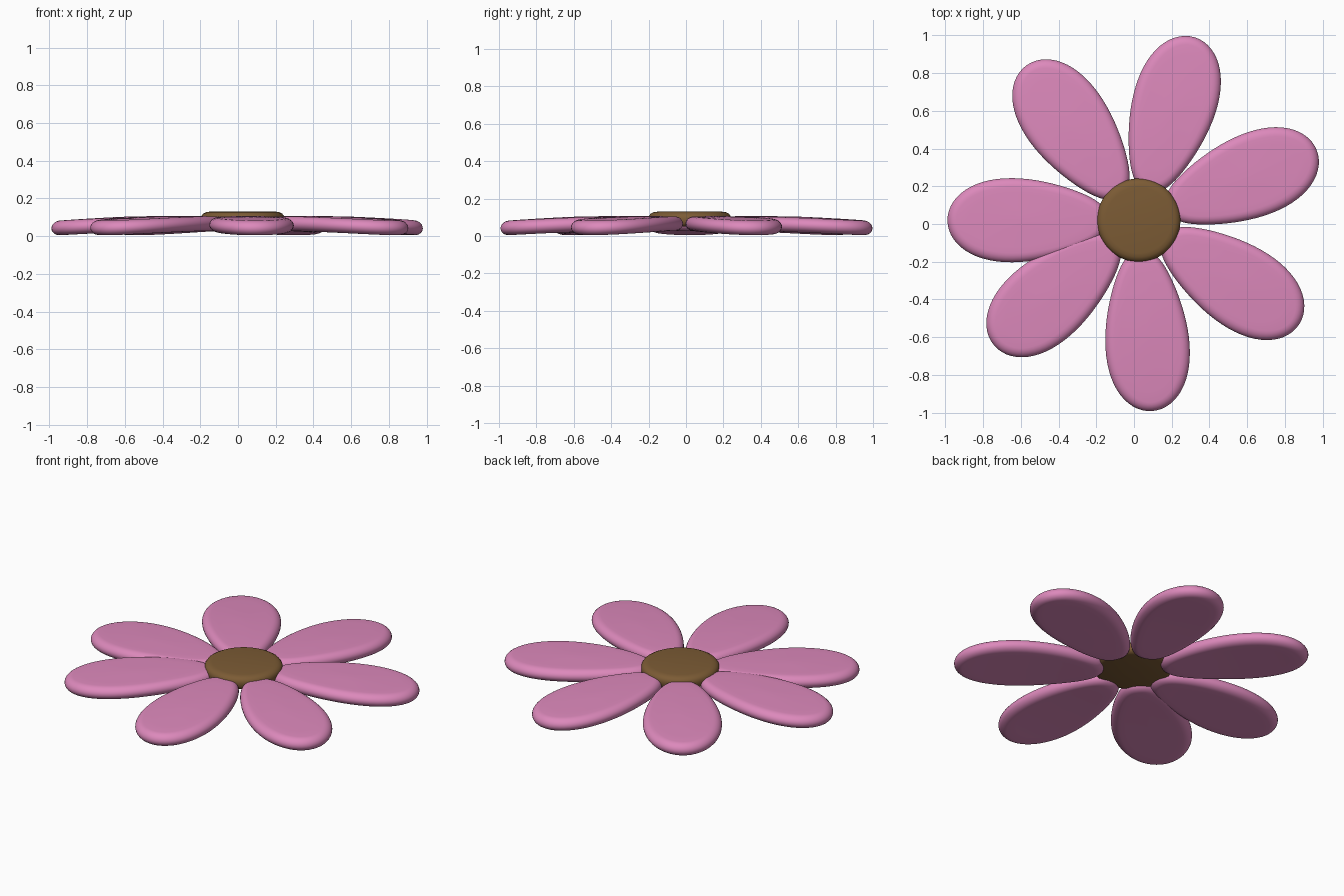
import bpy, bmesh, math
from mathutils import Vector, Matrix

if "Cube" in bpy.data.objects:
    bpy.data.objects.remove(bpy.data.objects["Cube"])

CX, CY = 0.025, 0.02      # flower middle
N = 64


def material(name, rgb):
    m = bpy.data.materials.new(name)
    m.diffuse_color = (*rgb, 1)
    m.use_nodes = True
    m.node_tree.nodes["Principled BSDF"].inputs["Base Color"].default_value = m.diffuse_color
    return m


pink = material("pink", (0.72, 0.25, 0.50))
brown = material("brown", (0.20, 0.105, 0.035))


def finish(bm, name, mat):
    bmesh.ops.recalc_face_normals(bm, faces=bm.faces)
    for f in bm.faces:
        f.smooth = True
    me = bpy.data.meshes.new(name)
    bm.to_mesh(me)
    bm.free()
    me.materials.append(mat)
    ob = bpy.data.objects.new(name, me)
    bpy.context.collection.objects.link(ob)
    return ob


def loft(bm, rings):
    """Skin closed rings and close both ends."""
    vs = [[bm.verts.new(p) for p in r] for r in rings]
    for a, b in zip(vs, vs[1:]):
        for i in range(N):
            j = (i + 1) % N
            bm.faces.new((a[i], a[j], b[j], b[i]))
    bm.faces.new(vs[0])
    bm.faces.new(vs[-1])


# egg-shaped petal outline, narrow end towards the middle
def outline(t):
    c, s = math.cos(t), math.sin(t)
    p = 1.0 if c > 0 else 1 + 0.2 * c
    return Vector((0.588 + 0.426 * c,
                   math.copysign(abs(s) ** p, s) * 0.218 * (1 + 0.22 * c)))


def petal_z(x):           # mid-height, drooping towards the tip
    return 0.066 - 0.024 * max(0, (x - 0.35) / 0.65) ** 1.7


def petal(angle, name):
    edge = [outline(2 * math.pi * i / N) for i in range(N)]
    mid = Vector((0.62, 0))
    half, rim = 0.039, 0.05
    # (inward offset, height) around the rounded rim
    rimprof = [(rim * (1 - math.cos(a)), half * math.sin(a))
               for a in [math.radians(d) for d in range(-90, 91, 15)]]
    levels = [(rim, k, -half) for k in (0.1, 0.35, 0.6, 0.82)]
    levels += [(d, 1, h) for d, h in rimprof]
    levels += [(rim, k, half + 0.004 * (1 - k)) for k in (0.82, 0.6, 0.35, 0.1)]
    rings = []
    for d, k, h in levels:
        ring = []
        for p in edge:
            q = mid + (p - mid) * k
            q.x = mid.x + (q.x - mid.x) * (1 - d / 0.43)
            q.y *= 1 - d / 0.225
            ring.append((q.x, q.y, petal_z(q.x) + h))
        rings.append(ring)
    bm = bmesh.new()
    loft(bm, rings)
    bm.transform(Matrix.Translation((CX, CY, 0)) @ Matrix.Rotation(math.radians(angle), 4, 'Z'))
    finish(bm, name, pink)


for n, a in enumerate((21.5, 73, 126, 180, 221, 274, 327)):
    petal(a, f"petal_{n + 1}")

# middle disc with rounded rim
prof = [(0.02, 0.05), (0.19, 0.05), (0.21, 0.056), (0.22, 0.07), (0.221, 0.095),
        (0.218, 0.108), (0.21, 0.119), (0.195, 0.127), (0.175, 0.130), (0.02, 0.131)]
bm = bmesh.new()
loft(bm, [[(CX + r * math.cos(2 * math.pi * i / N), CY + r * math.sin(2 * math.pi * i / N), z)
           for i in range(N)] for r, z in prof])
finish(bm, "flower_center", brown)
